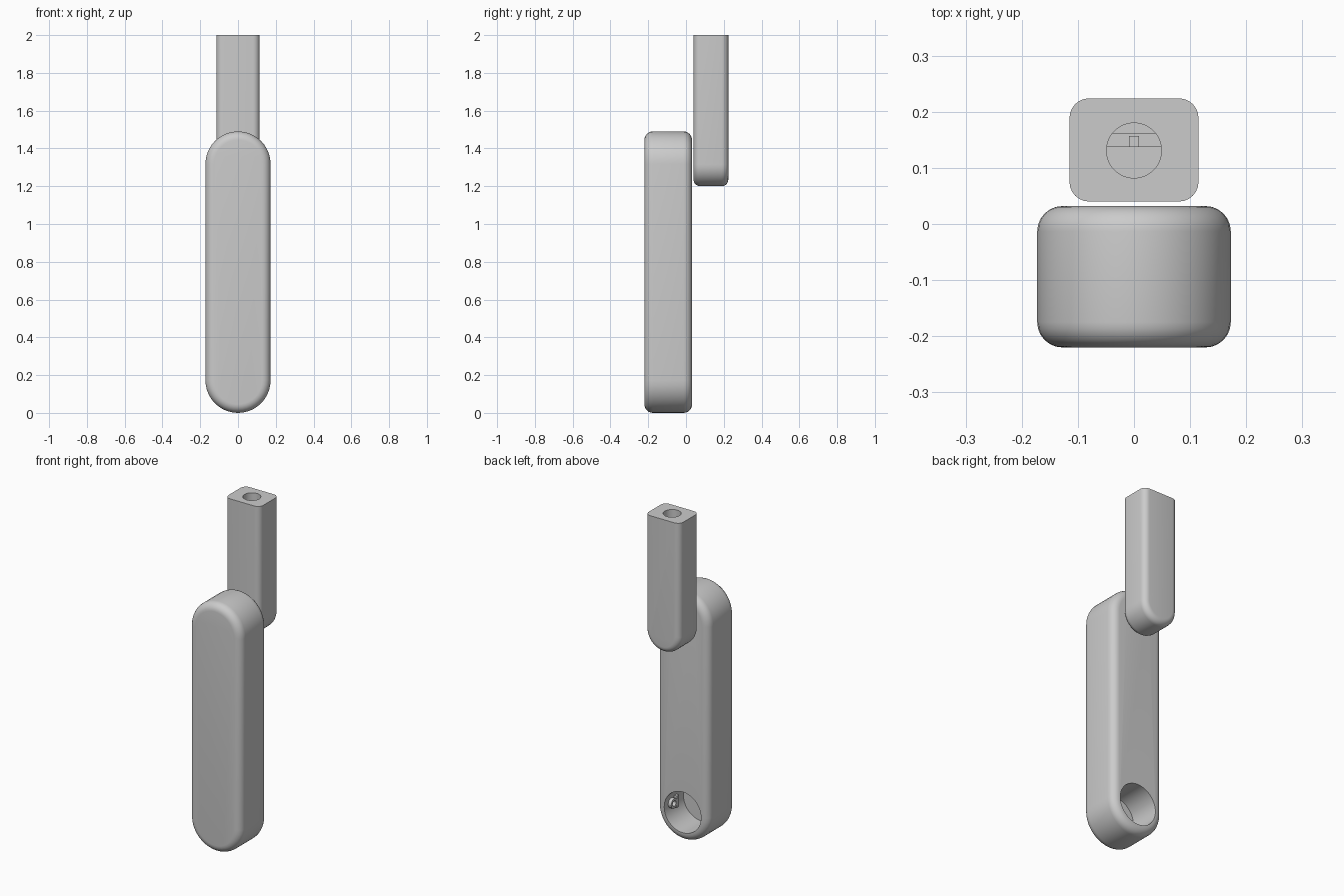
import bpy, bmesh, math
from mathutils import Matrix, Vector

if "Cube" in bpy.data.objects:
    bpy.data.objects.remove(bpy.data.objects["Cube"])

grey = bpy.data.materials.new("light grey")
grey.use_nodes = True
colour = (0.6, 0.6, 0.6, 1)
grey.diffuse_color = colour
grey.node_tree.nodes["Principled BSDF"].inputs["Base Color"].default_value = colour


def finish(name, bm):
    mesh = bpy.data.meshes.new(name)
    bmesh.ops.recalc_face_normals(bm, faces=bm.faces)
    bm.to_mesh(mesh)
    bm.free()
    obj = bpy.data.objects.new(name, mesh)
    bpy.context.collection.objects.link(obj)
    mesh.materials.append(grey)
    return obj


def arc(radius, z, start, end, steps=20):
    angles = [math.radians(start + (end - start) * i / steps) for i in range(steps + 1)]
    return [(radius * math.cos(a), z + radius * math.sin(a)) for a in angles]


def link(name, outline, y0, y1, fillet, flat_top=None):
    """Extrude an x-z outline along y and round its front and back rims."""
    bm = bmesh.new()
    front = bm.faces.new([bm.verts.new((x, y0, z)) for x, z in outline])
    extruded = bmesh.ops.extrude_face_region(bm, geom=[front], use_keep_orig=True)
    moved = [v for v in extruded["geom"] if isinstance(v, bmesh.types.BMVert)]
    bmesh.ops.translate(bm, verts=moved, vec=(0, y1 - y0, 0))
    bmesh.ops.recalc_face_normals(bm, faces=bm.faces)
    rims = [e for e in bm.edges
            if abs(e.verts[0].co.y - e.verts[1].co.y) < 1e-5
            and not (flat_top and all(v.co.z > flat_top - 1e-4 for v in e.verts))]
    bmesh.ops.bevel(bm, geom=rims, offset=fillet, segments=6, profile=0.5,
                    affect='EDGES', clamp_overlap=True)
    return finish(name, bm)


def cylinder(name, radius, depth, centre, axis, sides=48):
    bm = bmesh.new()
    turn = Vector((0, 0, 1)).rotation_difference(Vector(axis)).to_matrix().to_4x4()
    bmesh.ops.create_cone(bm, cap_ends=True, segments=sides, radius1=radius,
                          radius2=radius, depth=depth,
                          matrix=Matrix.Translation(centre) @ turn)
    return finish(name, bm)


def box(name, size, centre):
    bm = bmesh.new()
    bmesh.ops.create_cube(bm, size=1, matrix=Matrix.Translation(centre)
                          @ Matrix.Diagonal((*size, 1)))
    return finish(name, bm)


def cut(target, cutter):
    mod = target.modifiers.new("cut", 'BOOLEAN')
    mod.operation = 'DIFFERENCE'
    mod.solver = 'EXACT'
    mod.object = cutter
    bpy.context.view_layer.update()
    graph = bpy.context.evaluated_depsgraph_get()
    target_mesh = bpy.data.meshes.new_from_object(target.evaluated_get(graph))
    target.modifiers.clear()
    target.data = target_mesh
    bpy.data.objects.remove(cutter)


def smooth(obj):
    bpy.ops.object.select_all(action='DESELECT')
    obj.select_set(True)
    bpy.context.view_layer.objects.active = obj
    bpy.ops.object.shade_smooth_by_angle(angle=math.radians(35))


# Long lower link with a round socket in the back
low_r = 0.1725
lower = link("lower_link", arc(low_r, 1.49 - low_r, 0, 180) + arc(low_r, low_r, 180, 360),
             -0.22, 0.032, 0.045)
cut(lower, cylinder("socket_cutter", 0.122, 0.24, (0, -0.05 + 0.02, 0.172), (0, 1, 0)))

# Shorter upper link, rounded below and cut flat on top
up_r = 0.115
upper = link("upper_link", arc(up_r, 1.2 + up_r, 180, 360) + [(up_r, 2), (-up_r, 2)],
             0.04, 0.224, 0.035, flat_top=2)
cut(upper, cylinder("bore_cutter", 0.049, 0.3, (0, 0.131, 2), (0, 0, 1)))

# Cross bar and key inside the top bore
bar = box("bore_cross_bar", (0.096, 0.024, 0.03), (0, 0.149, 1.87))
key = box("bore_key", (0.018, 0.02, 0.01), (0, 0.147, 1.888))

# Small bearing ring and bracket on the socket wall
ring = cylinder("socket_bearing", 0.03, 0.02, (0.108, -0.03, 0.175), (1, 0, 0), 24)
cut(ring, cylinder("bearing_cutter", 0.016, 0.1, (0.108, -0.03, 0.175), (1, 0, 0), 24))
bracket = box("socket_bracket", (0.02, 0.02, 0.07), (0.108, -0.065, 0.175))

for part in (lower, upper, ring):
    smooth(part)
